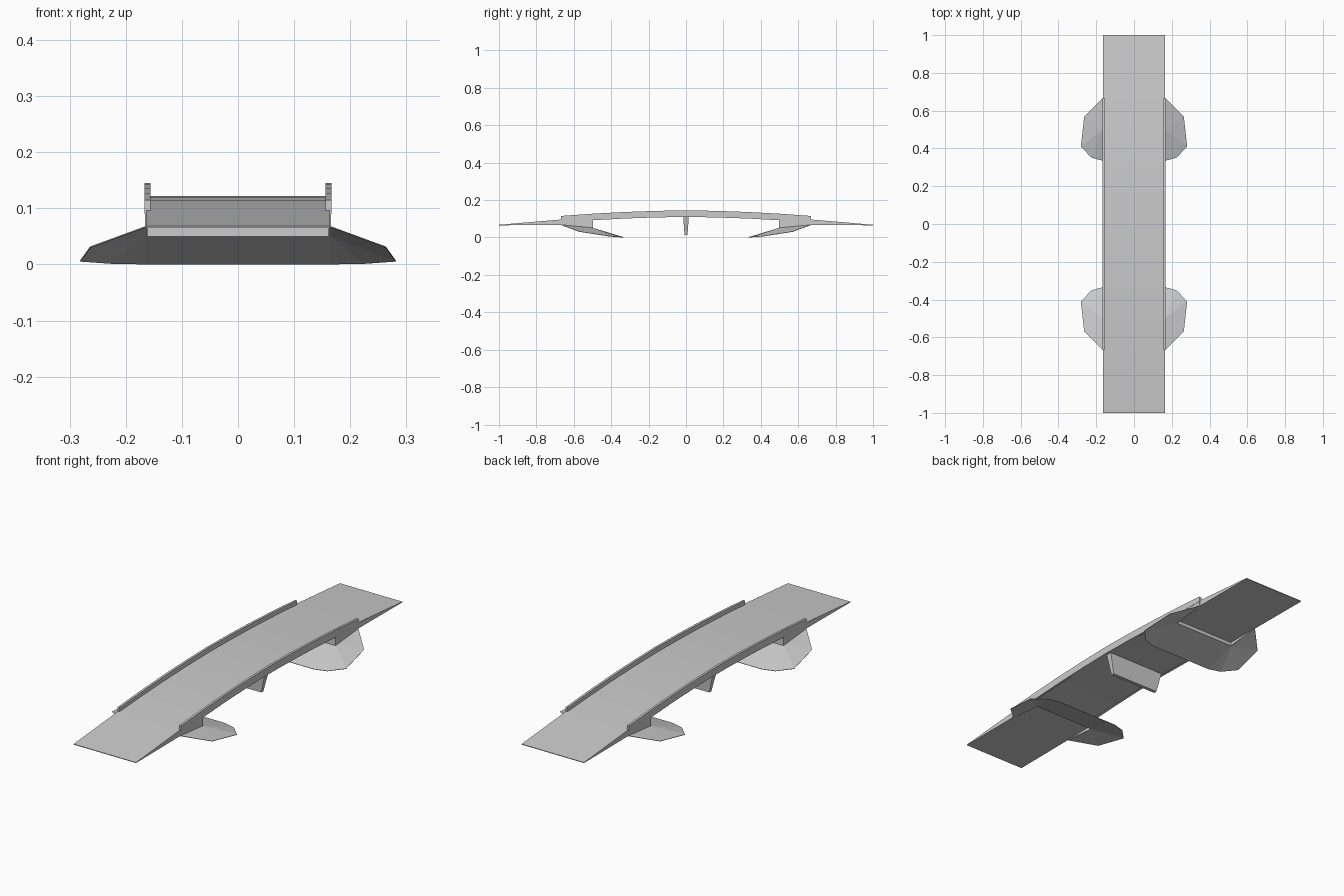
import bpy, bmesh

if "Cube" in bpy.data.objects:
    bpy.data.objects.remove(bpy.data.objects["Cube"])

grey = bpy.data.materials.new("concrete_grey")
grey.diffuse_color = (0.6, 0.6, 0.6, 1)
grey.use_nodes = True
grey.node_tree.nodes["Principled BSDF"].inputs["Base Color"].default_value = grey.diffuse_color


def make(name, verts, faces, fix=True):
    me = bpy.data.meshes.new(name)
    me.from_pydata(verts, [], faces)
    if fix:
        bm = bmesh.new()
        bm.from_mesh(me)
        bmesh.ops.recalc_face_normals(bm, faces=bm.faces)
        bm.to_mesh(me)
        bm.free()
    me.materials.append(grey)
    ob = bpy.data.objects.new(name, me)
    bpy.context.collection.objects.link(ob)
    return ob


def prism(name, profile, x0, x1):
    """Extrude a (y, z) outline across x."""
    n = len(profile)
    verts = [(x, y, z) for x in (x0, x1) for y, z in profile]
    faces = [list(range(n)), list(range(n, 2 * n))]
    faces += [[i, (i + 1) % n, n + (i + 1) % n, n + i] for i in range(n)]
    return make(name, verts, faces)


def mirror(ob, x, y):
    m = ob.modifiers.new("mirror", "MIRROR")
    m.use_axis = (x, y, False)


def both_ends(half):
    """Complete a half line that starts at y = 0."""
    return [(-y, z) for y, z in reversed(half[1:])] + half


# Arched deck with thin ramps and a retaining wall at each end of the span
deck_top = [(0, .122), (.167, .120), (.333, .115), (.5, .107), (.667, .096), (1, .068)]
deck_bottom = [(0, .112), (.167, .110), (.333, .105), (.497, .096), (.497, .05),
               (.5, .05), (.5, .067), (.667, .067), (1, .065)]
prism("deck", both_ends(deck_top) + both_ends(deck_bottom)[::-1], -.164, .164)

# Parapets following the arch
rail_top = [(0, .145), (.167, .142), (.333, .136), (.5, .127), (.667, .115)]
rail_bottom = [(0, .110), (.167, .107), (.333, .101), (.5, .092), (.667, .090)]
rail = prism("parapet", both_ends(rail_top) + both_ends(rail_bottom)[::-1], .156, .167)
mirror(rail, True, False)

# Side cheeks of the abutments, below the ramps
cheek = prism("abutment_cheek", [(.5, .05), (.667, .066), (.667, .092), (.5, .092)], .161, .1655)
mirror(cheek, True, True)

# Central pier, tapering downwards
verts = [(sx * x, sy * y, z) for x, y, z in ((.128, .008, .012), (.152, .015, .113))
         for sx, sy in ((-1, -1), (1, -1), (1, 1), (-1, 1))]
make("pier", verts, [(0, 1, 2, 3), (4, 5, 6, 7)] +
     [(i, (i + 1) % 4, 4 + (i + 1) % 4, 4 + i) for i in range(4)])

# Sloping river banks: a centre strip and a fan-shaped wing, one quarter mirrored
bank = make("river_bank",
            [(0, .5, .05), (0, .335, 0), (.165, .335, 0), (.165, .5, .05),
             (.225, .352, .001), (.281, .41, .005), (.263, .57, .03), (.165, .668, .066)],
            [(0, 1, 2, 3), (3, 2, 4), (3, 4, 5), (3, 5, 6), (3, 6, 7)], fix=False)
mirror(bank, True, True)
s = bank.modifiers.new("thickness", "SOLIDIFY")
s.thickness = .002
s.offset = 1
